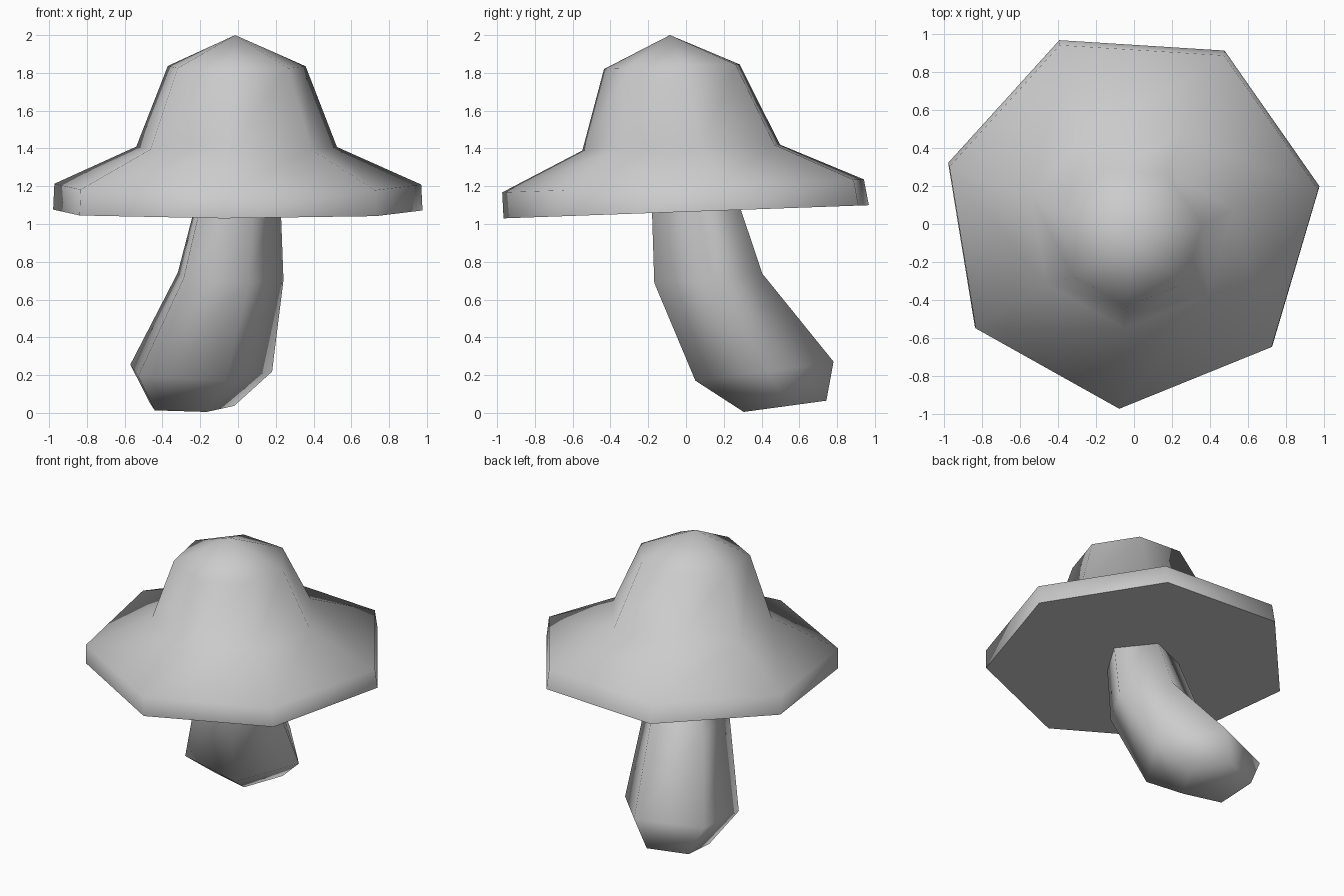
import bpy, bmesh, math

if "Cube" in bpy.data.objects:
    bpy.data.objects.remove(bpy.data.objects["Cube"])

grey = bpy.data.materials.new("plain_grey")
grey.diffuse_color = (0.6, 0.6, 0.6, 1)
grey.use_nodes = True
grey.node_tree.nodes["Principled BSDF"].inputs["Base Color"].default_value = grey.diffuse_color


def ring(bm, sides, turn, cx, cy, cz, rx, ry, slope_x, slope_y):
    """Tilted regular polygon of vertices."""
    out = []
    for i in range(sides):
        a = math.radians(turn) + 2 * math.pi * i / sides
        dx, dy = rx * math.cos(a), ry * math.sin(a)
        out.append(bm.verts.new((cx + dx, cy + dy, cz + slope_x * dx + slope_y * dy)))
    return out


def loft(name, sides, turn, rings, apex=None, angle=75):
    """Join rings from bottom to top, closing with a face or an apex."""
    bm = bmesh.new()
    loops = [ring(bm, sides, turn, *r) for r in rings]
    for lo, hi in zip(loops, loops[1:]):
        for i in range(sides):
            j = (i + 1) % sides
            bm.faces.new((lo[i], lo[j], hi[j], hi[i]))
    bm.faces.new(loops[0][::-1])
    if apex:
        tip = bm.verts.new(apex)
        for i in range(sides):
            bm.faces.new((loops[-1][i], loops[-1][(i + 1) % sides], tip))
    else:
        bm.faces.new(loops[-1])
    bmesh.ops.recalc_face_normals(bm, faces=bm.faces)
    mesh = bpy.data.meshes.new(name)
    bm.to_mesh(mesh)
    bm.free()
    mesh.materials.append(grey)
    ob = bpy.data.objects.new(name, mesh)
    bpy.context.collection.objects.link(ob)
    bpy.ops.object.select_all(action='DESELECT')
    ob.select_set(True)
    bpy.context.view_layer.objects.active = ob
    bpy.ops.object.shade_smooth_by_angle(angle=math.radians(angle))
    return ob


# Seven-sided cap: rim, brim slope, crown and tip
loft("mushroom_cap", 7, -93.6, [
    (-0.015, 0.037, 1.066, 1.005, 1.005, 0, 0.036),
    (-0.015, 0.02, 1.203, 0.998, 0.995, 0, 0.036),
    (-0.015, -0.006, 1.405, 0.546, 0.544, 0, 0.03),
    (-0.012, -0.062, 1.833, 0.375, 0.373, 0, 0.035),
], apex=(-0.015, -0.085, 2.0))

# Five-sided bent stem, its top hidden inside the cap
loft("mushroom_stem", 5, 5, [
    (-0.26, 0.518, 0.034, 0.24, 0.231, 0, 0.136),
    (-0.223, 0.405, 0.222, 0.405, 0.386, -0.02, 0.136),
    (-0.06, 0.11, 0.717, 0.302, 0.302, -0.05, 0.08),
    (-0.004, 0.025, 1.2, 0.227, 0.227, 0, 0.03),
])
